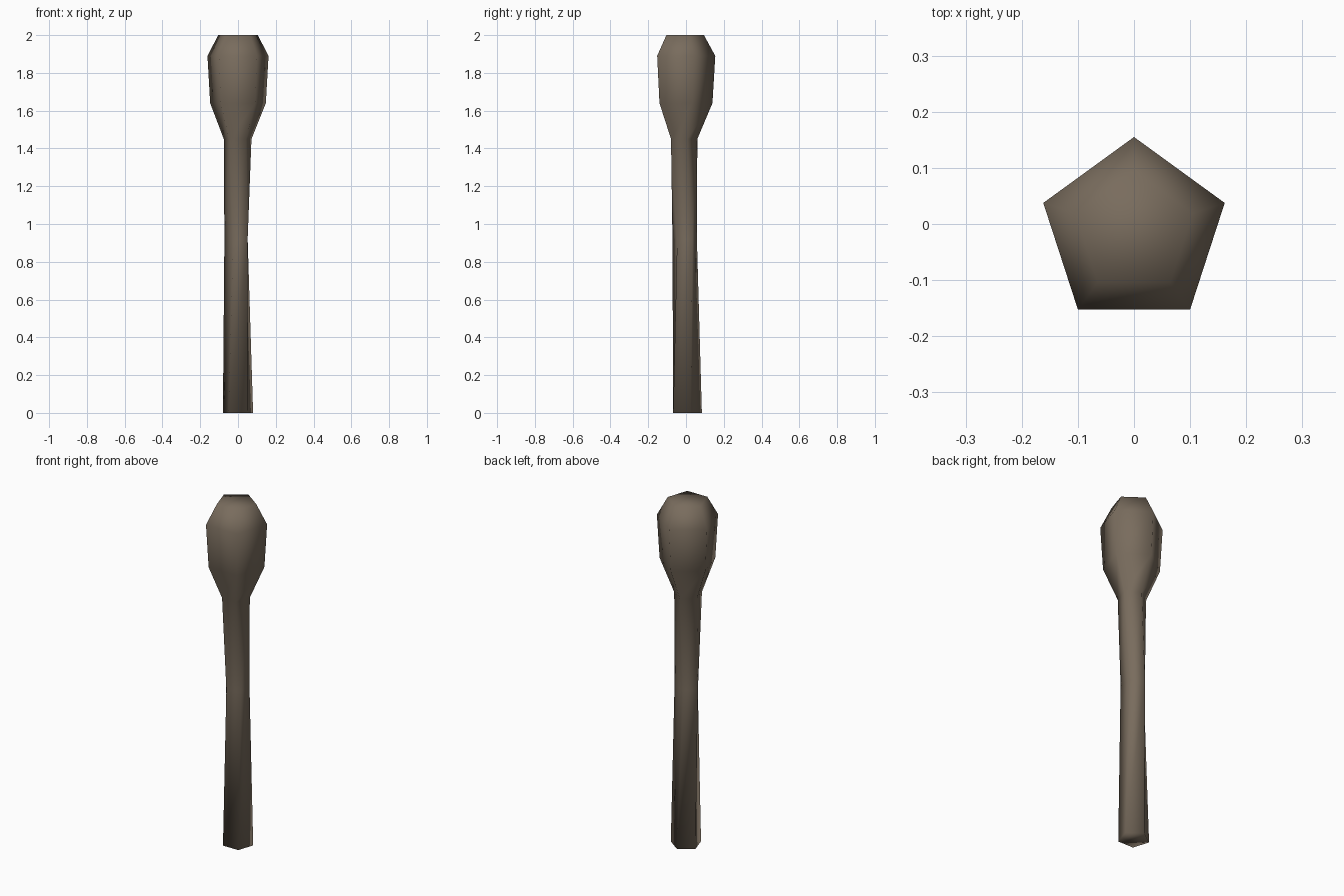
import bpy, bmesh, math

cube = bpy.data.objects.get("Cube")
if cube:
    bpy.data.objects.remove(cube, do_unlink=True)

SIDES = 5

# Dull brown shared by the whole piece
brown = bpy.data.materials.new("dull_brown")
brown.use_nodes = True
colour = (0.19, 0.15, 0.11, 1)
brown.diffuse_color = colour
brown.node_tree.nodes["Principled BSDF"].inputs["Base Color"].default_value = colour

# Rings from foot to crown: height, radius, centre x, centre y, twist in degrees
rings = [
    (0.00, 0.084, 0.000, 0.000, 0),
    (0.92, 0.068, -0.004, -0.007, 18),
    (1.45, 0.077, -0.002, -0.017, 0),
    (1.64, 0.155, 0.000, -0.015, 0),
    (1.89, 0.170, 0.000, -0.015, 0),
    (2.00, 0.110, 0.000, -0.015, 0),
]


def ring_verts(bm, z, radius, cx, cy, twist):
    verts = []
    for i in range(SIDES):
        a = math.radians(90 + twist) + math.tau * i / SIDES
        verts.append(bm.verts.new((cx + radius * math.cos(a), cy + radius * math.sin(a), z)))
    return verts


# Five-sided shaft swelling into a blunt head, closed at both ends
bm = bmesh.new()
loops = [ring_verts(bm, *ring) for ring in rings]
for low, high in zip(loops, loops[1:]):
    for i in range(SIDES):
        j = (i + 1) % SIDES
        bm.faces.new((low[i], low[j], high[j], high[i]))
bm.faces.new(loops[0][::-1])
bm.faces.new(loops[-1])
bmesh.ops.recalc_face_normals(bm, faces=bm.faces)
for face in bm.faces:
    face.smooth = True

mesh = bpy.data.meshes.new("club")
bm.to_mesh(mesh)
bm.free()
mesh.materials.append(brown)
club = bpy.data.objects.new("club", mesh)
bpy.context.collection.objects.link(club)
